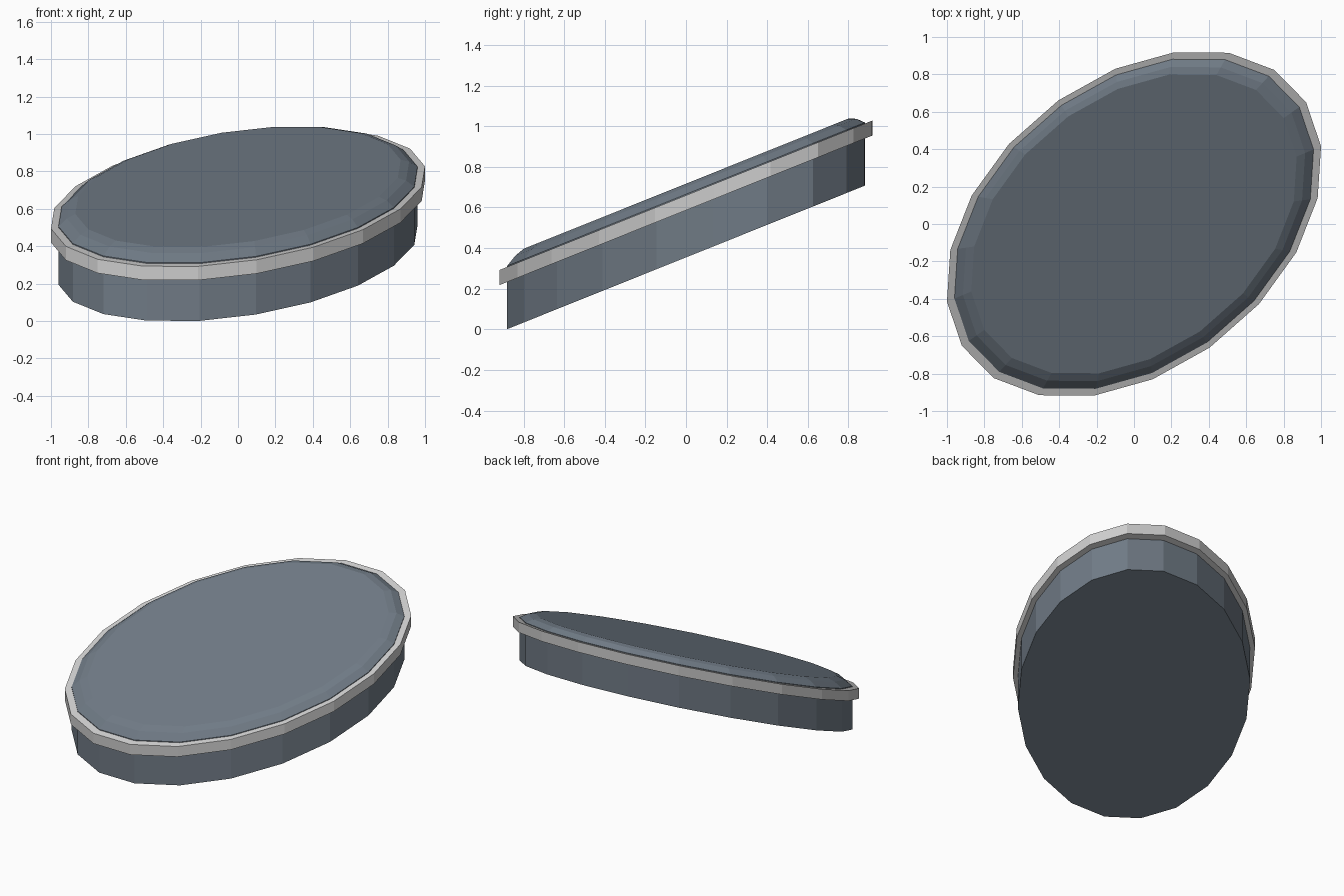
import bpy, bmesh, math
from mathutils import Vector

if "Cube" in bpy.data.objects:
    bpy.data.objects.remove(bpy.data.objects["Cube"])

SIDES = 20
A = Vector((1.0, 0.415))     # conjugate half-diameters of the slanted ellipse
B = Vector((-0.1, 0.83))
SLOPE = 0.401                # every layer rises towards the back


def material(name, color):
    m = bpy.data.materials.new(name)
    m.diffuse_color = (*color, 1)
    m.use_nodes = True
    m.node_tree.nodes["Principled BSDF"].inputs["Base Color"].default_value = m.diffuse_color
    return m


def loft(name, profile, mat, closed=False):
    """Sweep (scale, height) points round the ellipse; cap the ends unless closed."""
    bm = bmesh.new()
    rings = []
    for scale, height in profile:
        ring = []
        for i in range(SIDES):
            t = 2 * math.pi * i / SIDES
            p = (A * math.cos(t) + B * math.sin(t)) * scale
            ring.append(bm.verts.new((p.x, p.y, height + SLOPE * p.y)))
        rings.append(ring)
    pairs = list(zip(rings, rings[1:]))
    if closed:
        pairs.append((rings[-1], rings[0]))
    else:
        bm.faces.new(rings[0][::-1])
        bm.faces.new(rings[-1])
    for lo, hi in pairs:
        for i in range(SIDES):
            j = (i + 1) % SIDES
            bm.faces.new((lo[i], lo[j], hi[j], hi[i]))
    bmesh.ops.recalc_face_normals(bm, faces=bm.faces)
    mesh = bpy.data.meshes.new(name)
    bm.to_mesh(mesh)
    bm.free()
    mesh.materials.append(mat)
    obj = bpy.data.objects.new(name, mesh)
    bpy.context.collection.objects.link(obj)
    return obj


dark = material("slate", (0.16, 0.195, 0.235))
light = material("light_metal", (0.8, 0.8, 0.8))

# Dark body with a two-step rounded top edge
loft("body", [(0.96, 0.354), (0.96, 0.665), (0.915, 0.70), (0.87, 0.717)], dark)

# Light trim band around the body
loft("trim_band", [(1.0, 0.586), (1.0, 0.66), (0.955, 0.66), (0.955, 0.586)], light, closed=True)
